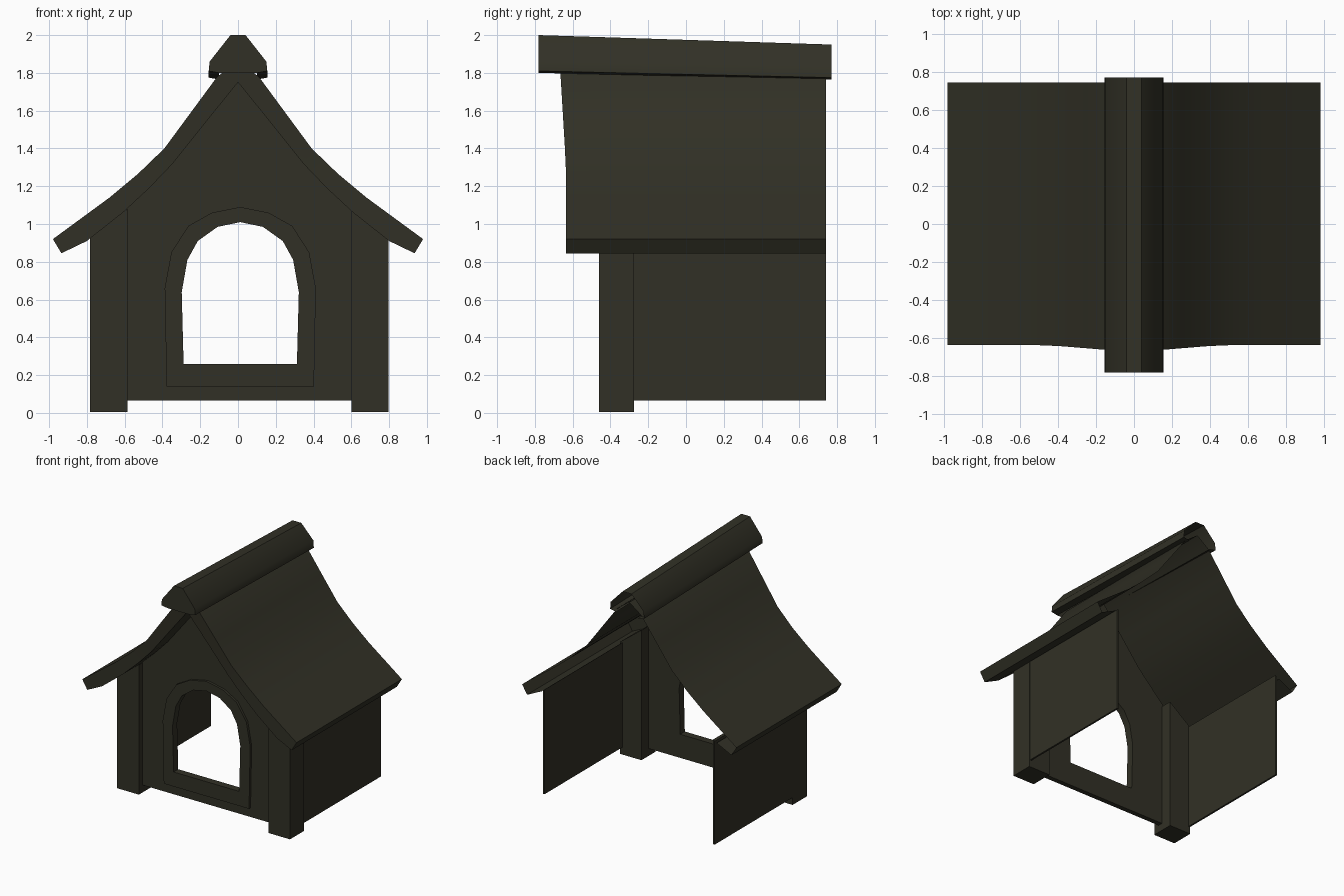
import bpy, bmesh, math

if "Cube" in bpy.data.objects:
    bpy.data.objects.remove(bpy.data.objects["Cube"])

# One dark olive paint for the whole kennel
paint = bpy.data.materials.new("dark olive")
paint.diffuse_color = (0.031, 0.03, 0.019, 1)
paint.use_nodes = True
paint.node_tree.nodes["Principled BSDF"].inputs["Base Color"].default_value = paint.diffuse_color


def finish(bm, name, angle=40):
    me = bpy.data.meshes.new(name)
    bm.to_mesh(me)
    bm.free()
    me.materials.append(paint)
    ob = bpy.data.objects.new(name, me)
    bpy.context.collection.objects.link(ob)
    bpy.ops.object.select_all(action='DESELECT')
    bpy.context.view_layer.objects.active = ob
    ob.select_set(True)
    bpy.ops.object.shade_smooth_by_angle(angle=math.radians(angle))
    return ob


def slab(name, loops, y0, y1, tweak=None, drop=None, cut_y=None):
    """Extrude an xz outline (first loop) with optional holes from y0 to y1.
    drop(centre, normal) picks faces to leave open."""
    bm = bmesh.new()
    edges = []
    for loop in loops:
        vs = [bm.verts.new((x, y0, z)) for x, z in loop]
        edges += [bm.edges.new((vs[i - 1], vs[i])) for i in range(len(vs))]
    bmesh.ops.triangle_fill(bm, edges=edges, use_beauty=True)
    res = bmesh.ops.extrude_face_region(bm, geom=bm.faces[:], use_keep_orig=True)
    for v in res["geom"]:
        if isinstance(v, bmesh.types.BMVert):
            v.co.y = y1
    if cut_y is not None:
        bmesh.ops.bisect_plane(bm, geom=bm.verts[:] + bm.edges[:] + bm.faces[:],
                               plane_co=(0, cut_y, 0), plane_no=(0, 1, 0))
    bmesh.ops.recalc_face_normals(bm, faces=bm.faces)
    if tweak:
        for v in bm.verts:
            tweak(v.co)
    bm.normal_update()
    if drop:
        gone = [f for f in bm.faces if drop(f.calc_center_median(), f.normal)]
        bmesh.ops.delete(bm, geom=gone, context='FACES')
    return finish(bm, name)


def mirror(half, shift=0.0):
    """Complete a right-hand open outline, listed bottom to top, on the left."""
    pts = half + [(-x, z) for x, z in reversed(half) if x > 0]
    return [(x + shift, z) for x, z in pts]


# Front gable wall with arched doorway
door = mirror([(0.30, 0.26), (0.31, 0.64), (0.28, 0.81), (0.225, 0.91),
               (0.12, 0.985), (0.0, 1.01)], 0.012)
gable = mirror([(0.64, 0.065), (0.64, 1.05), (0.36, 1.33), (0.0, 1.78)])
slab("front_wall", [gable, door], -0.41, -0.37)

# Raised trim around the doorway, open at the back
trim = mirror([(0.39, 0.14), (0.40, 0.66), (0.365, 0.85), (0.275, 0.99),
               (0.15, 1.06), (0.0, 1.09)], 0.012)
slab("door_trim", [trim, door], -0.43, -0.40, drop=lambda c, n: n.y > 0.9)

# Roof outline: outer curve, eave lip, underside
roof = [(0.0, 1.86), (0.11, 1.78), (0.25, 1.59), (0.39, 1.40), (0.53, 1.265),
        (0.68, 1.14), (0.98, 0.92), (0.935, 0.845), (0.80, 0.91), (0.61, 1.06),
        (0.47, 1.19), (0.35, 1.315), (0.17, 1.54), (0.0, 1.75)]


def front_flare(c):
    # the gable edge leans forward toward the ridge
    if c.y < -0.5:
        c.y -= 0.03 * max(0, (c.z - 1.3) / 0.5)


def roof_open(c, n):
    # single-skinned inside the house and open at the back and ridge
    inside = n.z < -0.1 and abs(c.x) < 0.8 and c.y > -0.42
    return n.y > 0.9 or inside or abs(c.x) < 0.001


# Posts, side walls and curved roof halves
for side, s, dx in (("right", 1, 0.0), ("left", -1, 0.015)):
    flip = lambda pts, d=0.0: [(s * x + d, z) for x, z in pts]
    slab(side + "_front_post",
         [flip([(0.60, 0.005), (0.798, 0.005), (0.798, 0.93), (0.60, 1.08)], dx)],
         -0.46, -0.275)
    slab(side + "_wall",
         [flip([(0.775, 0.065), (0.79, 0.065), (0.79, 0.92), (0.775, 0.93)], dx / 2)],
         -0.40, 0.742)
    slab(side + "_roof", [flip(roof)], -0.635, 0.742, front_flare, roof_open, -0.42)


# Hollow ridge cap, dropping slightly toward the back
def cap_slope(c):
    if c.y > 0:
        c.z -= 0.05 if c.z > 1.9 else 0.025
    elif c.z < 1.83:
        c.z += 0.01


cap = mirror([(0.10, 1.79), (0.155, 1.80), (0.15, 1.86), (0.04, 2.0)])
slab("ridge_cap", [cap], -0.78, 0.77, cap_slope,
     lambda c, n: (n.z < -0.9 and abs(c.x) < 0.05) or n.y > 0.9)
